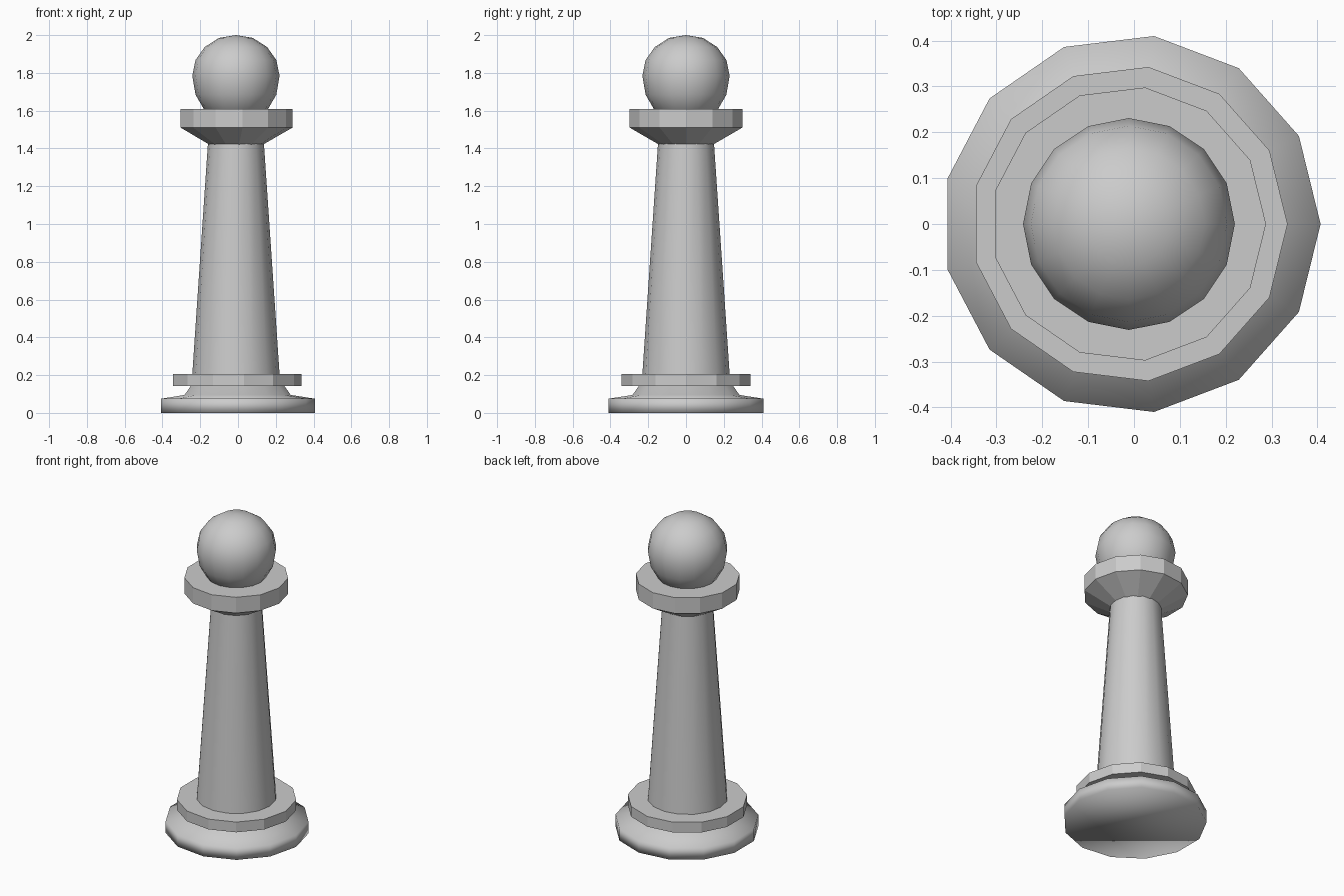
import bpy, bmesh
from math import cos, sin, tau, radians

if "Cube" in bpy.data.objects:
    bpy.data.objects.remove(bpy.data.objects["Cube"])


def lathe(name, profile, sides, cx, smooth=None):
    """Spin (radius, z) points, bottom to top; radius 0 makes a pole, other ends are capped."""
    bm = bmesh.new()
    rings = []
    for r, z in profile:
        n = sides if r > 0 else 1
        rings.append([bm.verts.new((cx + r * cos(tau * i / sides),
                                    r * sin(tau * i / sides), z)) for i in range(n)])
    for a, b in zip(rings, rings[1:]):
        for i in range(sides):
            j = (i + 1) % sides
            if len(b) == 1:
                bm.faces.new((a[i], a[j], b[0]))
            else:
                bm.faces.new((a[i], a[j], b[j], b[i]))
    bm.faces.new(rings[0][::-1])
    if len(rings[-1]) > 1:
        bm.faces.new(rings[-1])
    mesh = bpy.data.meshes.new(name)
    bm.to_mesh(mesh)
    bm.free()
    obj = bpy.data.objects.new(name, mesh)
    bpy.context.collection.objects.link(obj)
    if smooth:
        bpy.ops.object.select_all(action='DESELECT')
        obj.select_set(True)
        bpy.context.view_layer.objects.active = obj
        bpy.ops.object.shade_smooth_by_angle(angle=radians(smooth))
    return obj


# Wide foot with a stepped neck, softly shaded
lathe("base", [(0.413, 0), (0.413, 0.075), (0.285, 0.095), (0.25, 0.145)], 13, -0.006, 100)

# Thin faceted ring above the foot
lathe("lower_ring", [(0.345, 0.142), (0.345, 0.207)], 13, -0.01)

# Tapering shaft
lathe("shaft", [(0.232, 0.19), (0.228, 0.25), (0.148, 1.43)], 16, -0.011, 40)

# Faceted collar with a conical underside
lathe("collar", [(0.14, 1.418), (0.30, 1.51), (0.30, 1.61)], 13, -0.012)

# Rounded head, sunk into the collar
lathe("head", [(0.12, 1.57), (0.168, 1.605), (0.214, 1.685), (0.231, 1.785), (0.214, 1.868),
               (0.165, 1.937), (0.09, 1.985), (0, 2.0)], 16, -0.011, 60)
